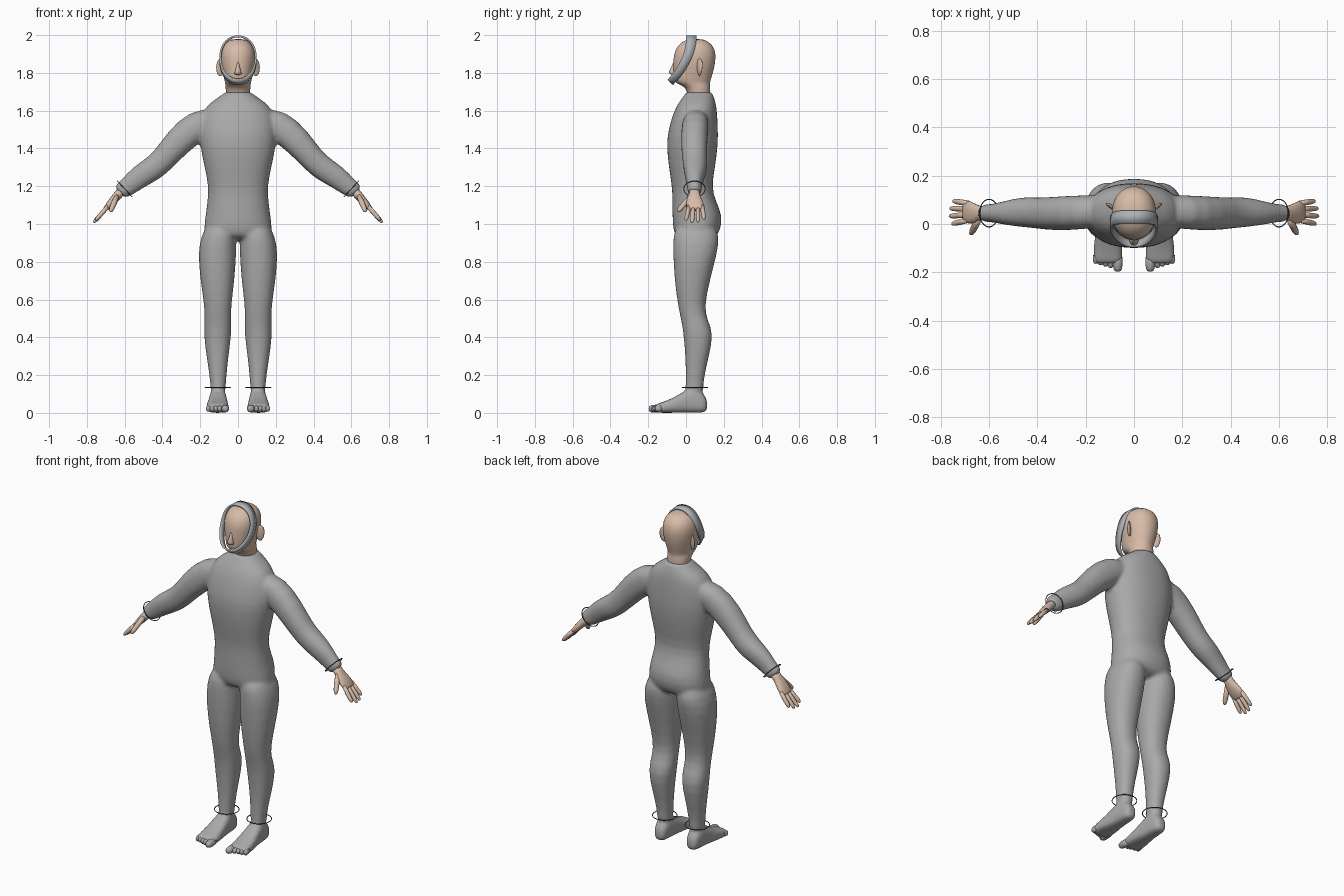
import bpy, bmesh, math
from mathutils import Vector

if "Cube" in bpy.data.objects:
    bpy.data.objects.remove(bpy.data.objects["Cube"])


def material(name, rgb):
    m = bpy.data.materials.new(name)
    m.diffuse_color = (*rgb, 1)
    m.use_nodes = True
    m.node_tree.nodes["Principled BSDF"].inputs["Base Color"].default_value = m.diffuse_color
    return m


SUIT = material("suit grey", (0.40, 0.40, 0.40))
SKIN = material("skin", (0.68, 0.50, 0.39))
BAND = material("band grey", (0.42, 0.44, 0.46))
WIRE = material("dark wire", (0.12, 0.12, 0.12))


def loft(bm, rings, n=20, power=2.2):
    """Skin a closed tube through rings of (centre, half axis u, half axis v)."""
    loops = []
    for c, u, v in rings:
        loop = []
        for i in range(n):
            a = math.tau * i / n
            ca, sa = math.cos(a), math.sin(a)
            p = Vector(c) + Vector(u) * math.copysign(abs(ca) ** (2 / power), ca) \
                + Vector(v) * math.copysign(abs(sa) ** (2 / power), sa)
            loop.append(bm.verts.new(p))
        loops.append(loop)
    for a, b in zip(loops, loops[1:]):
        for i in range(n):
            j = (i + 1) % n
            bm.faces.new((a[i], a[j], b[j], b[i]))
    bm.faces.new(loops[0][::-1])
    bm.faces.new(loops[-1])


def finish(bm, name, mat, subsurf=0):
    bmesh.ops.recalc_face_normals(bm, faces=bm.faces)
    for f in bm.faces:
        f.smooth = True
    me = bpy.data.meshes.new(name)
    bm.to_mesh(me)
    bm.free()
    ob = bpy.data.objects.new(name, me)
    bpy.context.collection.objects.link(ob)
    me.materials.append(mat)
    if subsurf:
        ob.modifiers.new("subdivide", 'SUBSURF').levels = subsurf
        ob.modifiers[-1].render_levels = subsurf
    return ob


def slices(rows):
    """Horizontal rings from (z, x min, x max, y front, y back)."""
    return [(((x0 + x1) / 2, (y0 + y1) / 2, z), ((x1 - x0) / 2, 0, 0),
             (0, (y1 - y0) / 2, 0)) for z, x0, x1, y0, y1 in rows]


def side(rings, s):
    return [tuple(Vector((s * p[0], p[1], p[2])) for p in map(Vector, r)) for r in rings]


def digit(bm, a, b, r, s, squash=1.0):
    """Tapered round-tipped finger or toe from a to b."""
    a, b = Vector(a), Vector(b)
    d = (b - a).normalized()
    u = d.cross(Vector((0, 1, 0)) if abs(d.y) < 0.7 else Vector((1, 0, 0))).normalized()
    v = d.cross(u)
    rings = [(a.lerp(b, t), u * r * k * squash, v * r * k)
             for t, k in ((0, 1), (.45, 1.05), (.8, .95), (.94, .7), (1, .3))]
    loft(bm, side(rings, s), 10, 2)


# Body suit: torso, arms, legs and feet fused into one skin
bm = bmesh.new()
torso = [(1.705, .066, .002, .137), (1.685, .08, -.006, .143), (1.65, .14, -.035, .156),
         (1.60, .19, -.064, .165), (1.50, .207, -.094, .17), (1.42, .203, -.104, .17),
         (1.30, .178, -.092, .155), (1.20, .156, -.074, .135), (1.12, .162, -.072, .158),
         (1.05, .172, -.072, .193), (.97, .183, -.07, .186), (.91, .17, -.05, .15)]
loft(bm, slices([(z, -w, w, f, b) for z, w, f, b in torso]), 28)
arm = [(.08, 1.56, .07, .06, .055), (.20, 1.54, .085, .072, .05), (.32, 1.435, .077, .072, .042),
       (.40, 1.335, .065, .064, .045), (.455, 1.29, .067, .064, .05), (.52, 1.25, .062, .052, .046),
       (.575, 1.205, .053, .04, .045), (.60, 1.185, .047, .037, .045), (.632, 1.163, .046, .037, .045)]
leg = [(1.00, .02, .165, -.05, .15), (.94, .008, .195, -.07, .18), (.85, .007, .214, -.07, .168),
       (.70, .018, .20, -.062, .127), (.56, .036, .178, -.042, .097), (.49, .036, .177, -.026, .115),
       (.42, .033, .183, -.014, .148), (.30, .05, .168, -.004, .123), (.17, .064, .146, 0, .09),
       (.07, .066, .146, -.01, .095)]
foot = [(.113, .08, .13, .015, .06), (.10, .07, .142, 0, .10), (.05, .062, .15, 0, .133),
        (0, .06, .152, 0, .125), (-.05, .053, .162, 0, .088), (-.11, .047, .17, 0, .062),
        (-.155, .048, .168, 0, .048), (-.165, .052, .163, .005, .043)]
for s in (1, -1):
    loft(bm, side([((x, y, z), (.67 * r, 0, .74 * r), (0, ry, 0)) for x, z, r, ry, y in arm], s))
    loft(bm, side(slices(leg), s))
    loft(bm, side([(((a + b) / 2, y, (lo + hi) / 2), ((b - a) / 2, 0, 0), (0, 0, (hi - lo) / 2))
                   for y, a, b, lo, hi in foot], s), power=3)
suit = finish(bm, "body_suit", SUIT, 1)
rm = suit.modifiers.new("fuse", 'REMESH')
rm.mode = 'VOXEL'
rm.voxel_size = 0.01
rm.use_smooth_shade = True
sm = suit.modifiers.new("relax", 'SMOOTH')
sm.factor, sm.iterations = 0.5, 6

# Toes, big toe on the inner side
bm = bmesh.new()
for s in (1, -1):
    digit(bm, (.068, -.13, .024), (.067, -.197, .021), .02, s)
    for i in range(4):
        x = .097 + .02 * i
        digit(bm, (x, -.13, .026), (x, -.182 + .006 * i, .02), .0125, s, 1.3)
finish(bm, "toes", SUIT)

# Hands with four fingers and a thumb
bm = bmesh.new()
d, nrm = Vector((.66, 0, -.75)), Vector((.75, 0, .66))
wrist = Vector((.615, .045, 1.177))
palm = [(0, .024, .028, 0), (.03, .023, .029, 0), (.055, .022, .038, -.002),
        (.09, .019, .045, .002), (.125, .014, .045, .004), (.135, .009, .04, .004)]
for s in (1, -1):
    loft(bm, side([(wrist + d * t + Vector((0, o, 0)), nrm * h, (0, w, 0))
                   for t, h, w, o in palm], s), 16)
    for y, spread, length in ((-.033, -.012, .21), (-.01, -.003, .226),
                              (.014, .005, .222), (.037, .013, .203)):
        digit(bm, wrist + d * .11 + Vector((0, y + .004, 0)),
              wrist + d * length + Vector((0, y + spread, 0)), .0115, s)
    digit(bm, wrist + d * .04 + Vector((0, -.02, 0)), (.675, -.043, 1.065), .014, s)
finish(bm, "hands", SKIN)

# Head and neck
bm = bmesh.new()
head = [(1.64, .06, .015, .125), (1.70, .064, .008, .13), (1.73, .067, -.012, .127),
        (1.745, .068, -.052, .127), (1.76, .072, -.066, .13), (1.80, .081, -.068, .144),
        (1.85, .091, -.068, .155), (1.90, .094, -.066, .159), (1.94, .084, -.048, .147),
        (1.967, .06, -.018, .118), (1.98, .03, .015, .085)]
loft(bm, slices([(z, -w, w, f, b) for z, w, f, b in head]), 24, 2.1)
finish(bm, "head", SKIN, 1)

# Nose
bm = bmesh.new()
loft(bm, slices([(1.79, -.012, .012, -.075, -.05), (1.795, -.02, .02, -.088, -.05),
                 (1.808, -.016, .016, -.09, -.05), (1.835, -.009, .009, -.076, -.05),
                 (1.86, -.005, .005, -.066, -.05)]), 12, 2)
finish(bm, "nose", SKIN)

# Ears, flaring outward to the rear
bm = bmesh.new()
for s in (1, -1):
    rings = []
    for k in range(9):
        t = math.pi * (k + .4) / 9.0 + .02
        r = math.sin(t)
        z = 1.828 + .046 * math.cos(t)
        rings.append(((.095, .072, z), (.02 * r, .02 * r * (.7 + .3 * math.cos(t)), 0),
                      (-.006 * r, .006 * r, 0)))
    loft(bm, side(rings, s), 12, 2)
finish(bm, "ears", SKIN)

# Strap running over the crown and under the chin
bm = bmesh.new()
N, pairs = 48, []
for i in range(N):
    a = math.tau * i / N
    u = (1 - math.cos(a)) / 2
    c = Vector((.094 * math.copysign(abs(math.sin(a)) ** .9, math.sin(a)),
                .028 - .108 * u * u, 1.993 - .24 * u))
    w = Vector((0, .24, -.216 * u)).normalized() * (.028 - .008 * u)
    pairs.append((bm.verts.new(c - w), bm.verts.new(c + w)))
for i in range(N):
    (a, b), (c, e) = pairs[i], pairs[(i + 1) % N]
    bm.faces.new((a, b, e, c))
strap = finish(bm, "head_strap", BAND)
so = strap.modifiers.new("thickness", 'SOLIDIFY')
so.thickness, so.offset = .01, 0
bpy.context.view_layer.objects.active = strap
strap.select_set(True)
bpy.ops.object.shade_smooth_by_angle()

# Thin hoops at the wrists and ankles
for s, label in ((1, "left"), (-1, "right")):
    for part, loc, rot, r in (("wrist", (s * .6, .045, 1.186), (0, s * math.radians(133), 0), .057),
                              ("ankle", (s * .107, .047, .135), (0, 0, 0), .067)):
        bpy.ops.mesh.primitive_torus_add(location=loc, rotation=rot, major_radius=r,
                                         minor_radius=.0025, major_segments=40, minor_segments=6)
        hoop = bpy.context.object
        hoop.name = f"{label}_{part}_hoop"
        hoop.data.materials.append(WIRE)
        bpy.ops.object.shade_smooth()
